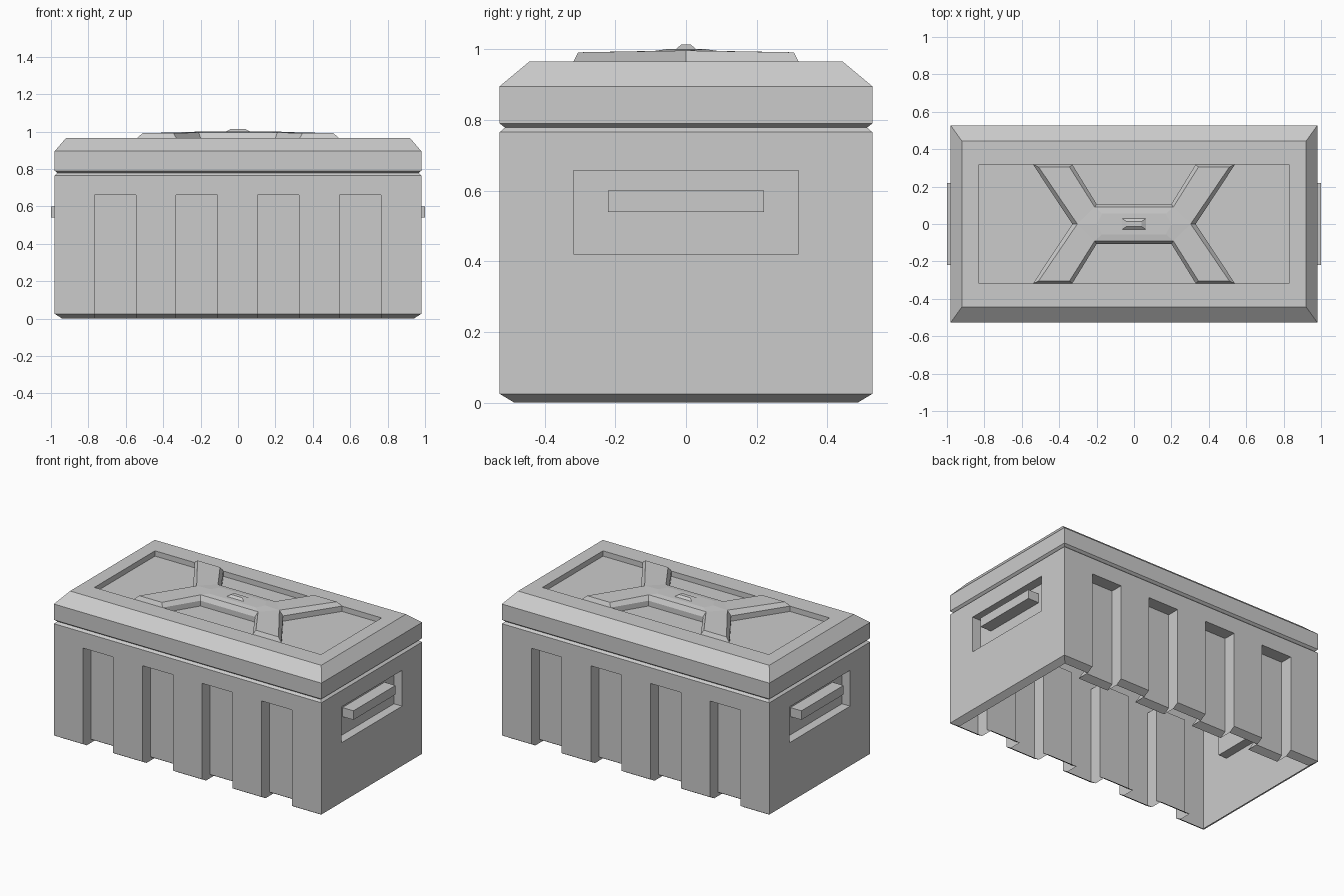
import bpy, bmesh

if "Cube" in bpy.data.objects:
    bpy.data.objects.remove(bpy.data.objects["Cube"])


def loft(bm, rings, cap_bottom=False, cap_top=False):
    """Skin a stack of counter-clockwise rings of 3D points."""
    loops = [[bm.verts.new(p) for p in r] for r in rings]
    for a, b in zip(loops, loops[1:]):
        n = len(a)
        for i in range(n):
            j = (i + 1) % n
            bm.faces.new((a[i], a[j], b[j], b[i]))
    if cap_bottom:
        bm.faces.new(loops[0][::-1])
    if cap_top:
        bm.faces.new(loops[-1])
    return loops


def rect(x, y, z, cx=0.0):
    return [(cx - x, -y, z), (cx + x, -y, z), (cx + x, y, z), (cx - x, y, z)]


def finish(bm, name):
    me = bpy.data.meshes.new(name)
    bm.to_mesh(me)
    bm.free()
    ob = bpy.data.objects.new(name, me)
    bpy.context.collection.objects.link(ob)
    return ob


# Body: chamfered foot, straight walls, half of the groove
bm = bmesh.new()
loft(bm, [rect(0.94, 0.485, 0.0), rect(0.98, 0.527, 0.025),
          rect(0.98, 0.527, 0.765), rect(0.965, 0.512, 0.778)], True, True)
body = finish(bm, "body")

# Cutters: wall slots open at the foot, and handle pockets
bm = bmesh.new()
slot = [(0.444, 0.66), (0.444, 0.025), (0.36, -0.025), (0.7, -0.025), (0.7, 0.66)]
for sy in (-1, 1):
    for cx in (-0.657, -0.22, 0.216, 0.653):
        loft(bm, [[(cx + dx, sy * y, z) for y, z in slot] for dx in (-0.111, 0.111)],
             True, True)
for sx in (-1, 1):
    loft(bm, [rect(0.09, 0.318, z, sx * 1.01) for z in (0.42, 0.657)], True, True)
bmesh.ops.recalc_face_normals(bm, faces=bm.faces)
cutter = finish(bm, "cutter")
cutter.hide_render = True

mod = body.modifiers.new("recesses", 'BOOLEAN')
mod.operation = 'DIFFERENCE'
mod.solver = 'EXACT'
mod.object = cutter
dg = bpy.context.evaluated_depsgraph_get()
body.data = bpy.data.meshes.new_from_object(body.evaluated_get(dg))
body.modifiers.clear()
bpy.data.objects.remove(cutter)

# The shell is open underneath and into the lid
bm = bmesh.new()
bm.from_mesh(body.data)
ends = [f for f in bm.faces
        if all(v.co.z < 0.001 for v in f.verts) or all(v.co.z > 0.777 for v in f.verts)]
bmesh.ops.delete(bm, geom=ends, context='FACES')
bm.to_mesh(body.data)
bm.free()

# Lid: other half of the groove, bevelled rim, sunken panel
bm = bmesh.new()
loft(bm, [rect(0.965, 0.512, 0.778), rect(0.98, 0.527, 0.79),
          rect(0.98, 0.527, 0.895), rect(0.92, 0.443, 0.965),
          rect(0.83, 0.317, 0.965), rect(0.83, 0.317, 0.93)], cap_top=True)
finish(bm, "lid")


def cross(quarter):
    """Mirror a waist point and the quarter outline into a full loop."""
    w, q = quarter[0], quarter[1:]
    flip = lambda p, sx, sy: (sx * p[0], sy * p[1], p[2])
    return ([w] + q + [flip(p, -1, 1) for p in q[::-1]] + [flip(w, -1, 1)]
            + [flip(p, -1, -1) for p in q] + [flip(p, 1, -1) for p in q[::-1]])


# Cross-shaped brace on the lid, with a slightly raised centre
outline = [(0.33, 0), (0.54, 0.318), (0.33, 0.318), (0.20, 0.107)]
waist, notch = (0.303, 0, 0.996), (0.21, 0.09, 0.995)
top = [waist, (0.51, 0.305, 0.991), (0.345, 0.305, 0.991), notch]
bm = bmesh.new()
t = loft(bm, [cross([(x, y, z) for x, y in outline]) for z in (0.93, 0.965)]
         + [cross(top)])[-1]
for a in ((0, 1, 2, 3), (4, 5, 6, 7), (7, 8, 9, 10), (11, 12, 13, 0)):
    bm.faces.new([t[i] for i in a])
loft(bm, [cross([waist, notch]),
          cross([(0.20, 0, 1.0), (0.17, 0.055, 1.0)])], cap_top=True)
bmesh.ops.remove_doubles(bm, verts=bm.verts, dist=0.0005)
finish(bm, "lid_brace")

# Small raised tab in the middle
bm = bmesh.new()
loft(bm, [rect(0.065, 0.03, 0.999), rect(0.04, 0.013, 1.013)], cap_top=True)
finish(bm, "lid_tab")

# Handle bars
for side, sx in (("left", -1), ("right", 1)):
    bm = bmesh.new()
    loft(bm, [rect(0.04, 0.22, z, sx * 0.96) for z in (0.54, 0.6)], True, True)
    finish(bm, side + "_handle")
